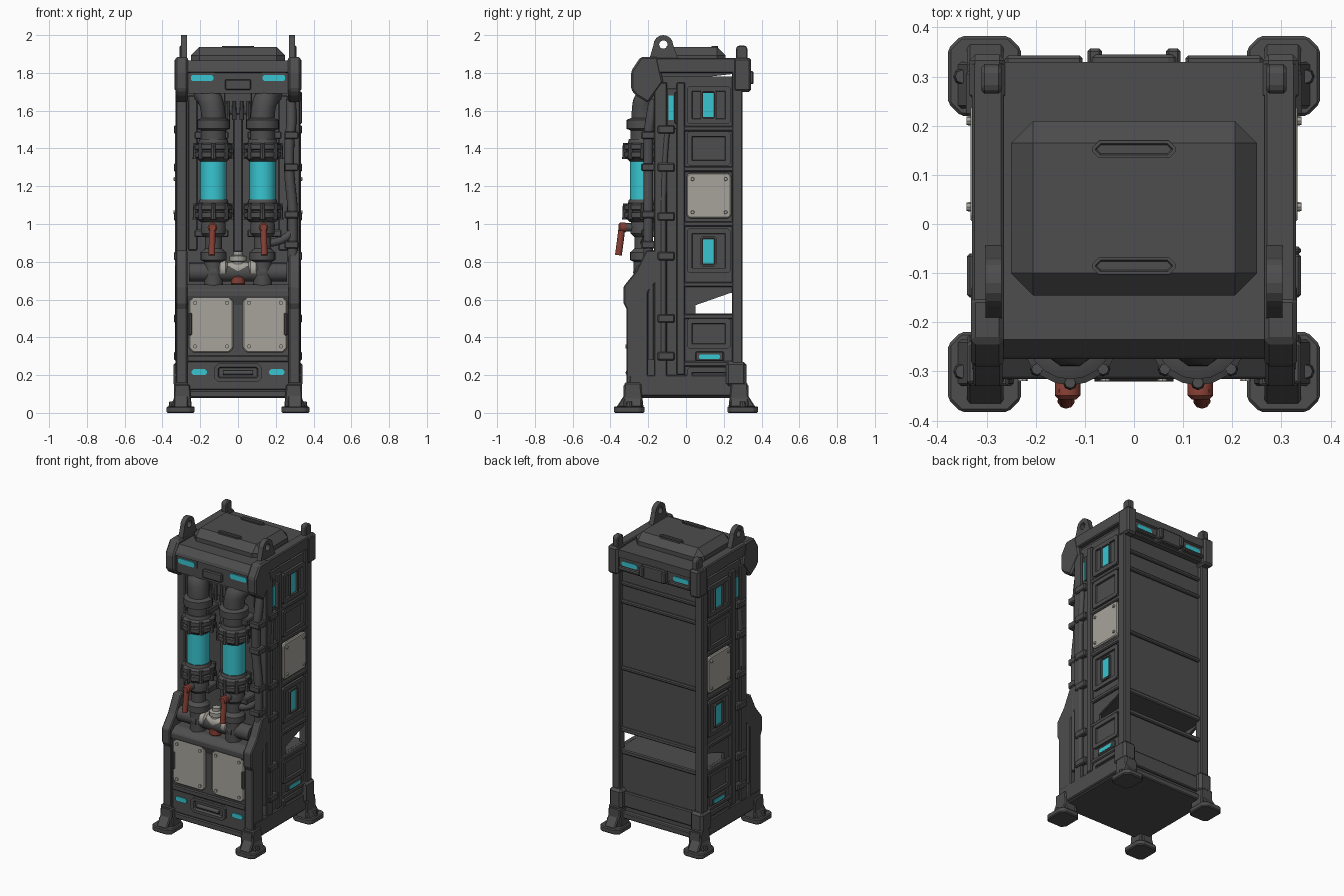
import bpy, bmesh, math
from mathutils import Vector, Matrix

if "Cube" in bpy.data.objects:
    bpy.data.objects.remove(bpy.data.objects["Cube"])


def material(name, r, g, b):
    m = bpy.data.materials.new(name)
    m.use_nodes = True
    m.diffuse_color = (r, g, b, 1)
    bsdf = m.node_tree.nodes["Principled BSDF"]
    bsdf.inputs["Base Color"].default_value = (r, g, b, 1)
    bsdf.inputs["Roughness"].default_value = 0.6
    return m


DARK = material("dark grey metal", 0.075, 0.075, 0.075)
CYAN = material("cyan glow", 0.04, 0.56, 0.63)
PALE = material("pale grey plate", 0.38, 0.37, 0.33)
RED = material("red handle", 0.24, 0.05, 0.035)
AXES = {"x": Vector((1, 0, 0)), "y": Vector((0, 1, 0)), "z": Vector((0, 0, 1))}
smooth_parts = []


def finish(name, data, mat, mirror=False, bevel=0, smooth=False):
    if isinstance(data, bmesh.types.BMesh):
        bmesh.ops.recalc_face_normals(data, faces=data.faces)
        mesh = bpy.data.meshes.new(name)
        data.to_mesh(mesh)
        data.free()
        data = mesh
    data.materials.append(mat)
    ob = bpy.data.objects.new(name, data)
    bpy.context.collection.objects.link(ob)
    if bevel:
        mod = ob.modifiers.new("Bevel", "BEVEL")
        mod.width, mod.segments, mod.limit_method = bevel, 1, "ANGLE"
    if mirror:
        ob.modifiers.new("Mirror", "MIRROR")
    if smooth:
        smooth_parts.append(ob)
    return ob


def prism(name, pts, axis, lo, hi, mat=DARK, mirror=True, bevel=0.006, inset=0, depth=0):
    """Extrude a 2D outline along an axis, optionally insetting the far cap."""
    place = {"x": lambda a, b: (lo, a, b), "y": lambda a, b: (a, lo, b), "z": lambda a, b: (a, b, lo)}[axis]
    bm = bmesh.new()
    base = bm.faces.new([bm.verts.new(place(a, b)) for a, b in pts])
    out = bmesh.ops.extrude_face_region(bm, geom=[base], use_keep_orig=True)["geom"]
    bmesh.ops.translate(bm, vec=AXES[axis] * (hi - lo), verts=[v for v in out if isinstance(v, bmesh.types.BMVert)])
    if inset:
        bmesh.ops.recalc_face_normals(bm, faces=bm.faces)
        cap = [f for f in out if isinstance(f, bmesh.types.BMFace)]
        bmesh.ops.inset_region(bm, faces=cap, thickness=inset, depth=0)
        bmesh.ops.inset_region(bm, faces=cap, thickness=abs(depth) / 2, depth=depth)
    return finish(name, bm, mat, mirror, bevel)


def box(name, x, y, z, mat=DARK, mirror=False, bevel=0.006):
    return prism(name, rect(*x, *y), "z", z[0], z[1], mat, mirror, bevel)


def rect(a, b, c, d, cut=0):
    """Rectangle outline, with cut corners when asked."""
    if not cut:
        return [(a, c), (b, c), (b, d), (a, d)]
    return [(a + cut, c), (b - cut, c), (b, c + cut), (b, d - cut),
            (b - cut, d), (a + cut, d), (a, d - cut), (a, c + cut)]


def lathe(name, centre, profile, mat=DARK, axis="z", sides=20, mirror=True):
    """Revolve (radius, distance) pairs about an axis through centre."""
    bm = bmesh.new()
    rings = [[bm.verts.new((r * math.cos(i * math.tau / sides), r * math.sin(i * math.tau / sides), h))
              for i in range(sides)] for r, h in profile]
    for a, b in zip(rings, rings[1:]):
        for i in range(sides):
            j = (i + 1) % sides
            bm.faces.new((a[i], a[j], b[j], b[i]))
    bm.faces.new(rings[0])
    bm.faces.new(rings[-1])
    turn = AXES["z"].rotation_difference(AXES[axis]).to_matrix().to_4x4()
    bm.transform(Matrix.Translation(centre) @ turn)
    return finish(name, bm, mat, mirror, smooth=True)


def bolts(name, points, axis, mat=DARK, r=0.011, h=0.012, mirror=True):
    bm = bmesh.new()
    turn = AXES["z"].rotation_difference(AXES[axis]).to_matrix().to_4x4()
    for p in points:
        bmesh.ops.create_cone(bm, cap_ends=True, segments=8, radius1=r, radius2=r * 0.75, depth=h,
                              matrix=Matrix.Translation(p) @ turn)
    return finish(name, bm, mat, mirror)


def tube(name, pts, r, mat=DARK, mirror=True):
    cu = bpy.data.curves.new(name, "CURVE")
    cu.dimensions, cu.bevel_depth, cu.bevel_resolution, cu.use_fill_caps = "3D", r, 3, True
    cu.resolution_u = 6
    sp = cu.splines.new("NURBS")
    sp.points.add(len(pts) - 1)
    for p, co in zip(sp.points, pts):
        p.co = (*co, 1)
    sp.order_u, sp.use_endpoint_u = 3, True
    return finish(name, cu, mat, mirror)


# Feet: cut-corner pads, tapered legs and corner brackets
for side, s in (("front", -1), ("back", 1)):
    y0, y1 = sorted((s * 0.22, s * 0.382))
    prism(side + "_foot_pad", rect(0.23, 0.378, y0, y1, 0.025), "z", 0, 0.035)
    prism(side + "_leg", [(0.245, 0.03), (0.36, 0.03), (0.338, 0.08), (0.335, 0.15), (0.255, 0.15)],
          "y", *sorted((s * 0.235, s * 0.33)))
    prism(side + "_leg_gusset", [(s * 0.225, 0.03), (s * 0.368, 0.03), (s * 0.33, 0.09), (s * 0.325, 0.16), (s * 0.24, 0.16)],
          "x", 0.265, 0.34)
    bolts(side + "_foot_bolts", [(0.35, s * 0.3, 0.045)], "z", r=0.018, h=0.03)
box("back_leg_bracket", (0.25, 0.342), (0.21, 0.32), (0.14, 0.27), mirror=True, bevel=0.015)

# Base and main shell
box("base_plate", (-0.32, 0.32), (-0.3, 0.3), (0.08, 0.12))
box("base_side_beam", (0.28, 0.33), (-0.3, 0.29), (0.09, 0.2), mirror=True)
box("inner_wall", (-0.31, 0.31), (-0.13, -0.11), (0.1, 1.75))
prism("upper_side_wall", [(-0.13, 0.56), (0.05, 0.57), (0.235, 0.635), (0.28, 0.635), (0.28, 1.78), (-0.13, 1.78)],
      "x", 0.295, 0.312, bevel=0)
box("lower_side_wall", (0.295, 0.312), (-0.13, 0.28), (0.1, 0.525), mirror=True, bevel=0)
box("side_wall_joint", (0.295, 0.312), (-0.13, 0.05), (0.5, 0.6), mirror=True, bevel=0)
box("back_post", (0.275, 0.33), (0.243, 0.3), (0.12, 1.85), mirror=True)
box("middle_post", (0.29, 0.33), (-0.05, -0.005), (0.2, 1.75), mirror=True)
box("front_post", (0.27, 0.328), (-0.17, -0.1), (0.12, 1.75), mirror=True)
box("inner_shelf", (-0.3, 0.3), (-0.12, 0.275), (0.5, 0.525))
box("inner_ceiling", (-0.3, 0.3), (-0.12, 0.265), (0.64, 0.66))
box("upper_back_panel", (-0.29, 0.29), (0.25, 0.268), (0.64, 1.75), bevel=0)
box("lower_back_panel", (-0.29, 0.29), (0.25, 0.268), (0.1, 0.525), bevel=0)
for i, (z, h) in enumerate(((0.2, 0.05), (0.51, 0.015), (0.655, 0.015), (1.06, 0.012), (1.5, 0.012), (1.62, 0.012))):
    box(f"back_rib_{i}", (-0.28, 0.28), (0.25, 0.283), (z - h, z + h))

# Side panels with recessed centres
for i, (z0, z1) in enumerate(((1.53, 1.73), (1.31, 1.49), (0.74, 0.975), (0.34, 0.5), (0.13, 0.24))):
    prism(f"side_panel_{i}", rect(0.005, 0.235, z0, z1, 0.012), "x", 0.308, 0.328, bevel=0, inset=0.028, depth=-0.012)
for i, z in enumerate((1.505, 1.29, 1.0, 0.68, 0.51, 0.26)):
    box(f"side_crossbar_{i}", (0.3, 0.328), (-0.03, 0.26), (z - 0.014, z + 0.014), mirror=True)
for i, z in enumerate((1.63, 0.855)):
    prism(f"side_light_frame_{i}", rect(0.075, 0.162, z - 0.08, z + 0.08, 0.012), "x", 0.31, 0.328,
          bevel=0, inset=0.01, depth=-0.008)
    prism(f"side_light_{i}", rect(0.089, 0.148, z - 0.063, z + 0.063), "x", 0.317, 0.322, CYAN, bevel=0)
box("side_slit_frame", (0.3, 0.328), (0.05, 0.2), (0.274, 0.325), mirror=True)
prism("side_slit_light", rect(0.068, 0.18, 0.285, 0.31, 0.008), "x", 0.326, 0.33, CYAN, bevel=0)
box("front_side_light_mount", (0.3, 0.315), (-0.105, -0.045), (1.5, 1.72), mirror=True)
prism("front_side_light", rect(-0.092, -0.066, 1.55, 1.68), "x", 0.314, 0.32, CYAN, bevel=0)
box("front_side_light_shield", (0.3, 0.34), (-0.062, -0.046), (1.53, 1.7))
prism("side_pale_plate", rect(0.003, 0.24, 1.03, 1.27, 0.015), "x", 0.31, 0.333, PALE)
bolts("side_plate_bolts", [(0.335, y, z) for y in (0.035, 0.21) for z in (1.062, 1.238)], "x", PALE)

# Side conduits and clamps
tube("side_conduit", [(0.318, -0.12, 0.28), (0.318, -0.12, 0.8), (0.318, -0.12, 1.3), (0.318, -0.1, 1.5)], 0.016)
tube("lower_side_conduit", [(0.315, -0.185, 0.28), (0.315, -0.185, 0.5), (0.315, -0.185, 0.78)], 0.015)
for i, z in enumerate((0.3, 0.5, 0.83, 1.04, 1.3, 1.5)):
    box(f"conduit_clamp_{i}", (0.29, 0.34), (-0.15, -0.06), (z - 0.022, z + 0.022), mirror=True)

# Lower front cabinet
prism("cabinet_body", [(-0.297, 0.12), (-0.297, 0.57), (-0.315, 0.62), (-0.315, 0.65), (-0.27, 0.68), (-0.12, 0.68), (-0.12, 0.12)],
      "x", -0.28, 0.28, mirror=False)
prism("cabinet_cheek", [(-0.315, 0.12), (-0.315, 0.55), (-0.33, 0.58), (-0.33, 0.67), (-0.265, 0.75),
                        (-0.21, 0.86), (-0.15, 0.86), (-0.15, 0.7), (-0.2, 0.64), (-0.2, 0.12)], "x", 0.268, 0.328)
box("cabinet_sill", (-0.27, 0.27), (-0.308, -0.28), (0.27, 0.305))
prism("cabinet_plate", rect(0.025, 0.26, 0.32, 0.615, 0.022), "y", -0.311, -0.28, PALE)
bolts("cabinet_plate_bolts", [(x, -0.313, z) for x in (0.058, 0.227) for z in (0.352, 0.583)], "y", PALE)
box("plate_side_clip", (0.243, 0.264), (-0.316, -0.29), (0.41, 0.53), mirror=True)
prism("grip_recess", rect(-0.125, 0.125, 0.165, 0.262, 0.02), "y", -0.29, -0.315, mirror=False, bevel=0, inset=0.02, depth=-0.015)
tube("grip_bar", [(-0.08, -0.307, 0.213), (0, -0.307, 0.213), (0.08, -0.307, 0.213)], 0.013, mirror=False)
prism("cabinet_light", rect(0.165, 0.245, 0.2, 0.232, 0.01), "y", -0.304, -0.296, CYAN, bevel=0)

# Main pipes, glass sight tubes and flanges
PX, PY = 0.13, -0.228
lathe("lower_pipe", (PX, PY, 0), [(0.05, 0.66), (0.05, 0.8), (0.068, 0.81), (0.068, 0.85), (0.045, 0.87),
                                  (0.045, 0.93), (0.065, 0.95), (0.065, 1.0), (0.055, 1.03)])
for n, z in (("lower", 1.03), ("upper", 1.35)):
    lathe(n + "_flange", (PX, PY, z), [(0.07, -0.02), (0.09, 0), (0.1, 0.004), (0.1, 0.03), (0.086, 0.034),
                                       (0.086, 0.042), (0.1, 0.046), (0.1, 0.07), (0.08, 0.08), (0.074, 0.1)])
    bolts(n + "_flange_bolts", [(PX + 0.095 * math.cos(a * math.pi / 4), PY + 0.095 * math.sin(a * math.pi / 4), z + 0.036)
                                for a in range(8)], "z", r=0.015, h=0.085)
lathe("sight_glass", (PX, PY, 0), [(0.07, 1.1), (0.07, 1.345)], CYAN, sides=14)
lathe("upper_pipe", (PX, PY, 0), [(0.066, 1.43), (0.066, 1.495), (0.088, 1.505), (0.088, 1.55), (0.066, 1.56)])
tube("pipe_elbow", [(PX, PY, 1.54), (PX, PY, 1.6), (0.148, -0.215, 1.67), (0.175, -0.12, 1.69)], 0.064)

# Red lever valves
lathe("lever_hub", (PX + 0.005, -0.357, 0.982), [(0.018, 0), (0.026, 0.008), (0.026, 0.035), (0.02, 0.045)], RED, "y", 12)
lathe("lever_stem", (PX + 0.005, -0.32, 0.982), [(0.022, 0), (0.022, 0.08)], DARK, "y", 12)
tube("lever_handle", [(PX + 0.005, -0.337, 1.0), (PX + 0.008, -0.346, 0.92), (PX + 0.008, -0.358, 0.835)], 0.018, RED)

# Cross pipe and pale centre valve with a red bottom cap
lathe("cross_pipe", (0, -0.22, 0.745), [(0.05, -0.26), (0.05, 0.26)], axis="x", mirror=False)
lathe("cross_pipe_collar", (0.115, -0.22, 0.745), [(0.06, 0), (0.06, 0.03)], axis="x")
lathe("centre_valve_body", (0, -0.225, 0.76), [(0.045, -0.1), (0.05, -0.095), (0.05, -0.065), (0.036, -0.055),
                                              (0.046, 0), (0.036, 0.055), (0.05, 0.065), (0.05, 0.095), (0.045, 0.1)],
      PALE, "x", mirror=False)
lathe("centre_valve_cap", (0, -0.225, 0.77), [(0.035, 0), (0.035, 0.03), (0.045, 0.035), (0.045, 0.06), (0.025, 0.065), (0.025, 0.085)],
      PALE, sides=12, mirror=False)
lathe("centre_valve_knob", (0, -0.232, 0.675), [(0.03, 0), (0.038, 0.01), (0.038, 0.045), (0.03, 0.055)], RED, "z", 12, mirror=False)

# Recess details: manifold, wall strips and hose
box("manifold_block", (-0.075, 0.075), (-0.2, -0.12), (1.58, 1.7))
bolts("manifold_studs", [(x, -0.2, 1.6) for x in (0.02, 0.055)], "z", r=0.013, h=0.1)
box("centre_spine", (-0.025, 0.025), (-0.155, -0.12), (0.85, 1.6))
box("recess_strip", (0.215, 0.265), (-0.145, -0.12), (0.86, 1.68), mirror=True)
for i, z in enumerate((0.95, 1.47)):
    box(f"pipe_bracket_{i}", (0.05, 0.23), (-0.235, -0.12), (z - 0.02, z + 0.02), mirror=True)
tube("side_hose", [(0.29, -0.2, 0.8), (0.29, -0.2, 0.93), (0.29, -0.2, 1.1), (0.27, -0.2, 1.25), (0.27, -0.2, 1.45),
                   (0.285, -0.195, 1.52), (0.28, -0.17, 1.66)], 0.027, mirror=False)
tube("branch_hose", [(0.17, -0.22, 0.9), (0.25, -0.21, 0.91), (0.285, -0.2, 0.96)], 0.022, mirror=False)
for i, z in enumerate((0.89, 1.05, 1.3, 1.47)):
    box(f"hose_clip_{i}", (0.245, 0.32), (-0.237, -0.15), (z - 0.02, z + 0.02))

# Header, roof and rails: lights sit back under shallow lips
prism("header", [(-0.258, 1.69), (-0.258, 1.8), (-0.275, 1.806), (-0.27, 1.825), (-0.235, 1.865), (0.33, 1.865),
                 (0.33, 1.815), (0.3, 1.8), (-0.15, 1.75), (-0.2, 1.69)], "x", -0.3, 0.3, mirror=False, bevel=0)
prism("header_corner", [(-0.265, 1.68), (-0.29, 1.71), (-0.29, 1.81), (-0.24, 1.885), (-0.15, 1.885), (-0.12, 1.75), (-0.2, 1.64)],
      "x", 0.265, 0.332, bevel=0.01)
box("roof_rail", (0.265, 0.33), (-0.2, 0.33), (1.8, 1.88), mirror=True)
box("header_back_corner", (0.262, 0.335), (0.25, 0.345), (1.7, 1.88), mirror=True, bevel=0.012)
prism("header_light_frame", rect(0.115, 0.262, 1.74, 1.803, 0.012), "y", -0.264, -0.25, bevel=0)
prism("header_light", rect(0.13, 0.25, 1.756, 1.79, 0.01), "y", -0.27, -0.263, CYAN, bevel=0)
box("header_latch", (-0.07, 0.07), (-0.275, -0.25), (1.71, 1.765))
box("back_header_beam", (-0.27, 0.27), (0.27, 0.318), (1.72, 1.85))
prism("back_header_light", rect(0.13, 0.245, 1.762, 1.792, 0.01), "y", 0.317, 0.323, CYAN, bevel=0)
box("back_header_lip", (0.105, 0.262), (0.3, 0.343), (1.735, 1.755), mirror=True)
prism("back_latch", rect(-0.09, 0.09, 1.73, 1.82, 0.015), "y", 0.31, 0.345, mirror=False)
box("back_latch_ear", (0.065, 0.095), (0.32, 0.357), (1.74, 1.81), mirror=True)

# Raised lid with sloped shoulders and grips
prism("roof_lid", rect(-0.25, 0.25, -0.145, 0.21), "z", 1.8, 1.937, mirror=False, bevel=0.045)
for i, y in enumerate((-0.085, 0.152)):
    prism(f"lid_grip_{i}", rect(-0.085, 0.085, y - 0.018, y + 0.018, 0.014), "z", 1.925, 1.943, mirror=False, bevel=0, inset=0.007, depth=-0.006)

# Lifting lugs: arched plates with a real hole, and short rear stubs
arc = [(-0.12 + 0.052 * math.cos(a * math.pi / 8), 1.948 + 0.052 * math.sin(a * math.pi / 8)) for a in range(9)]
lug = prism("lifting_lug", [(-0.195, 1.87), (-0.04, 1.87)] + arc, "x", 0.27, 0.302, bevel=0)
cutter = lathe("lug_hole_cutter", (0.2, -0.12, 1.95), [(0.022, 0), (0.022, 0.2)], axis="x")
cutter.hide_render = True
cutter.hide_set(True)
cut = lug.modifiers.new("Hole", "BOOLEAN")
cut.object, cut.operation, cut.solver = cutter, "DIFFERENCE", "EXACT"
prism("rear_lug", rect(0.265, 0.325, 1.86, 1.945, 0.012), "x", 0.27, 0.31)

# Smooth round parts while keeping hard edges
for ob in smooth_parts:
    if ob is not cutter:
        ob.select_set(True)
        bpy.context.view_layer.objects.active = ob
bpy.ops.object.shade_smooth_by_angle(angle=math.radians(35))
